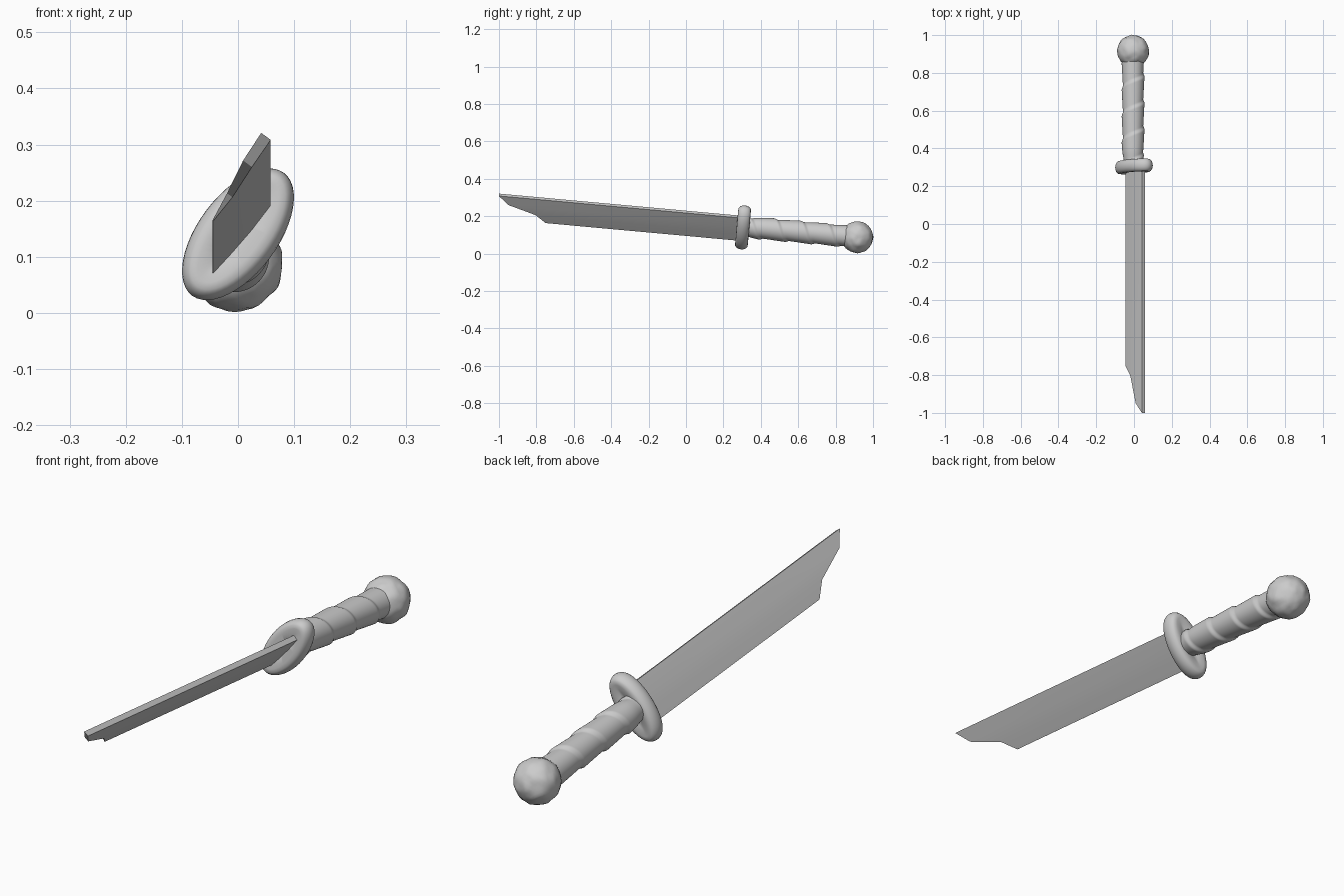
import bpy, bmesh
from math import sin, cos, pi, exp
from mathutils import Matrix, Vector, noise

if "Cube" in bpy.data.objects:
    bpy.data.objects.remove(bpy.data.objects["Cube"])

# Whole sword: lies along local Y, rolled about its length, blade end tilted up
FRAME = (Matrix.Translation((0, 0, 0.168)) @ Matrix.Rotation(-0.091, 4, 'X')
         @ Matrix.Rotation(0.64, 4, 'Y'))


def finish(name, bm, angle=40):
    bmesh.ops.recalc_face_normals(bm, faces=bm.faces)
    me = bpy.data.meshes.new(name)
    bm.to_mesh(me)
    bm.free()
    ob = bpy.data.objects.new(name, me)
    bpy.context.collection.objects.link(ob)
    ob.matrix_world = FRAME
    bpy.ops.object.select_all(action='DESELECT')
    ob.select_set(True)
    bpy.context.view_layer.objects.active = ob
    bpy.ops.object.shade_smooth_by_angle(angle=angle * pi / 180)
    return ob


def loft(name, rings, angle=40):
    bm = bmesh.new()
    loops = [[bm.verts.new(p) for p in ring] for ring in rings]
    for a, b in zip(loops, loops[1:]):
        n = len(a)
        for i in range(n):
            j = (i + 1) % n
            bm.faces.new((a[i], a[j], b[j], b[i]))
    bm.faces.new(loops[0])
    bm.faces.new(loops[-1])
    return finish(name, bm, angle)


# Blade: wedge section, broken stepped tip; rows are (width position, half thickness, tip y)
OFF = 0.007
rows = [(-0.085, 0.0008, -0.747), (-0.034, 0.006, -0.805),
        (0.019, 0.0098, -0.955), (0.074, 0.0105, -1.009)]
bm = bmesh.new()
grid = {}
for i, (v, t, tip) in enumerate(rows):
    for s in (-1, 1):
        for e, y in enumerate((0.30, tip)):
            grid[i, s, e] = bm.verts.new((OFF + s * t, y, v))
for i in range(3):
    k = i + 1
    for s in (-1, 1):
        bm.faces.new((grid[i, s, 0], grid[k, s, 0], grid[k, s, 1], grid[i, s, 1]))
    for e in (0, 1):
        bm.faces.new((grid[i, -1, e], grid[k, -1, e], grid[k, 1, e], grid[i, 1, e]))
for i in (0, 3):
    bm.faces.new((grid[i, -1, 0], grid[i, 1, 0], grid[i, 1, 1], grid[i, -1, 1]))
finish("blade", bm, 20)

# Guard: oval disc with a fat rounded rim and slightly dished faces
profile = [(-0.026, 0.095), (-0.029, 0.06), (-0.034, 0.03)]
profile += [(-0.034 * cos(a * pi / 10), 0.024 * (1 - sin(a * pi / 10))) for a in range(1, 10)]
profile += [(0.034, 0.03), (0.029, 0.06), (0.026, 0.095)]
rings = []
for y, inset in profile:
    rx, rz = max(0.071 - inset, 0.012), max(0.137 - inset, 0.03)
    rings.append([(rx * sin(2 * pi * k / 48), 0.306 + y, rz * cos(2 * pi * k / 48))
                  for k in range(48)])
loft("guard", rings, 60)

# Grip: tube with a helical wrap, each turn overlapping the next
rings = []
for j in range(111):
    y = 0.32 + 0.55 * j / 110
    ring = []
    for k in range(48):
        a = 2 * pi * k / 48
        ph = ((y - 0.36) / 0.14 - k / 48) % 1
        step = ph / 0.88 if ph < 0.88 else (1 - ph) / 0.12
        collar = 0.006 * exp(-((y - 0.33) / 0.04) ** 2)
        r = 0.0535 + 0.007 * step - collar
        ring.append((-0.006 + r * sin(a), y, r * cos(a)))
    rings.append(ring)
loft("grip_wrap", rings, 60)

# Pommel: ball with a hammered, uneven surface
bm = bmesh.new()
bmesh.ops.create_icosphere(bm, subdivisions=4, radius=1)
for v in bm.verts:
    d = v.co.normalized()
    lump = noise.noise(d * 3.2 + Vector((4, 1, 7)))
    v.co = d * (0.0845 + 0.004 * lump) + Vector((-0.006, 0.919, 0))
finish("pommel", bm, 60)
